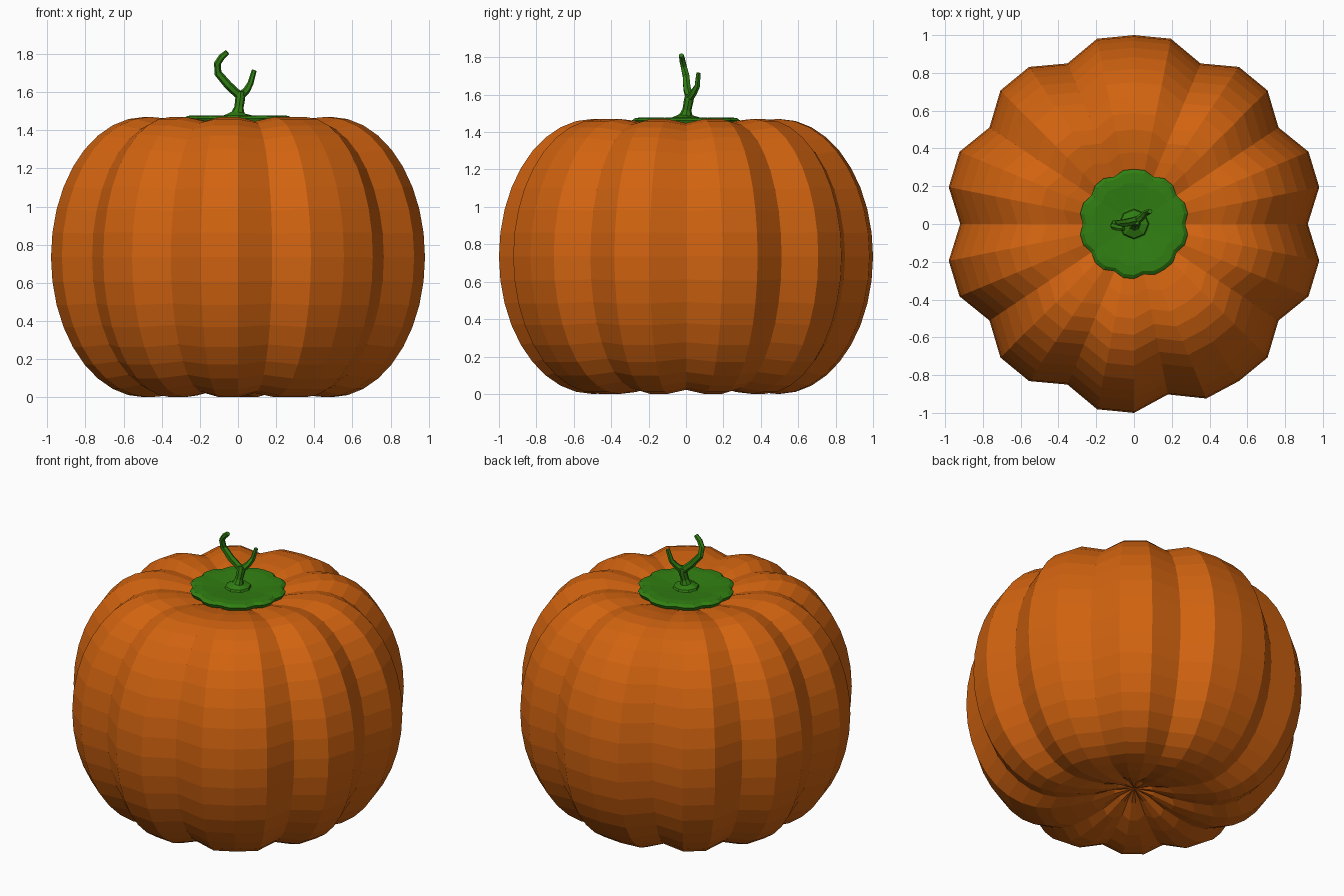
import bpy, bmesh, math
from mathutils import Vector

if "Cube" in bpy.data.objects:
    bpy.data.objects.remove(bpy.data.objects["Cube"])

SEG = 32
GROOVES = {0, 3, 6, 10, 13, 16, 19, 22, 25, 29}   # slightly irregular ribs
MID = 0.735                                       # half height of the body


def material(name, rgb):
    m = bpy.data.materials.new(name)
    m.diffuse_color = (*rgb, 1)
    m.use_nodes = True
    m.node_tree.nodes["Principled BSDF"].inputs["Base Color"].default_value = m.diffuse_color
    return m


ORANGE = material("pumpkin orange", (0.64, 0.125, 0.005))
GREEN = material("stem green", (0.03, 0.21, 0.006))


def finish(name, bm, mat):
    bmesh.ops.recalc_face_normals(bm, faces=bm.faces)
    me = bpy.data.meshes.new(name)
    bm.to_mesh(me)
    bm.free()
    me.materials.append(mat)
    ob = bpy.data.objects.new(name, me)
    bpy.context.collection.objects.link(ob)
    return ob


def skin(bm, rings):
    for a, b in zip(rings, rings[1:]):
        n = len(a)
        for i in range(n):
            bm.faces.new((a[i], a[(i + 1) % n], b[(i + 1) % n], b[i]))


def ribbed_lathe(name, profile, mat, rib_r, rib_z):
    """Revolve a pole-to-pole (r, z) profile, pulling the groove columns inward."""
    bm = bmesh.new()
    rings = []
    for r, z in profile[1:-1]:
        ring = []
        for i in range(SEG):
            a = math.tau * i / SEG
            g = i in GROOVES
            rr = r * (rib_r if g else 1)
            zz = MID + (z - MID) * (rib_z if g else 1)
            ring.append(bm.verts.new((rr * math.cos(a), rr * math.sin(a), zz)))
        rings.append(ring)
    skin(bm, rings)
    for ring, (r, z) in ((rings[0], profile[0]), (rings[-1], profile[-1])):
        pole = bm.verts.new((0, 0, z))
        for i in range(SEG):
            bm.faces.new((ring[i], ring[(i + 1) % SEG], pole))
    return finish(name, bm, mat)


def tube(name, points, mat, sides=6):
    """Tapered tube through (x, y, z, radius) points."""
    bm = bmesh.new()
    pos = [Vector(p[:3]) for p in points]
    rings = []
    for k, p in enumerate(pos):
        d = (pos[min(k + 1, len(pos) - 1)] - pos[max(k - 1, 0)]).normalized()
        u = d.cross(Vector((0, 1, 0))).normalized()
        v = d.cross(u)
        rings.append([bm.verts.new(p + points[k][3] * (u * math.cos(math.tau * i / sides)
                                                       + v * math.sin(math.tau * i / sides)))
                      for i in range(sides)])
    skin(bm, rings)
    bm.faces.new(rings[0])
    bm.faces.new(rings[-1])
    return finish(name, bm, mat)


# Body: bulging elliptical flank, dimpled at both poles
flank = []
for k in range(-9, 10):
    t = math.radians(k * 10)
    flank.append((0.5 + 0.5 * math.cos(t), MID + MID * math.sin(t)))
dimple = [(0, 0.11), (0.12, 0.08), (0.25, 0.035), (0.38, 0.01)]
profile = dimple + flank + [(r, 2 * MID - z) for r, z in reversed(dimple)]
ribbed_lathe("pumpkin_body", profile, ORANGE, 0.92, 0.97)

# Scalloped leafy cap on top
ribbed_lathe("stem_cap", [(0, 1.43), (0.2, 1.435), (0.28, 1.44), (0.29, 1.462),
                          (0.27, 1.476), (0.22, 1.478), (0.09, 1.466), (0, 1.466)],
             GREEN, 0.935, 0.998)

# Stem with flared foot, forking into two curling tendrils
tube("stem", [(0, 0, 1.455, 0.085), (0, 0, 1.478, 0.075), (0, 0, 1.492, 0.035),
              (0.005, 0.005, 1.52, 0.024), (0.012, 0.015, 1.57, 0.026),
              (0.012, 0.02, 1.60, 0.024)], GREEN, 8)
tube("long_tendril", [(0.015, 0.02, 1.575, 0.022), (-0.05, 0.005, 1.635, 0.022),
                      (-0.105, 0.0, 1.70, 0.020), (-0.108, -0.012, 1.75, 0.018),
                      (-0.085, -0.02, 1.785, 0.017), (-0.055, -0.025, 1.81, 0.014)], GREEN)
tube("short_tendril", [(0.01, 0.015, 1.575, 0.022), (0.045, 0.04, 1.61, 0.019),
                       (0.065, 0.06, 1.645, 0.016), (0.085, 0.067, 1.715, 0.013)], GREEN)
